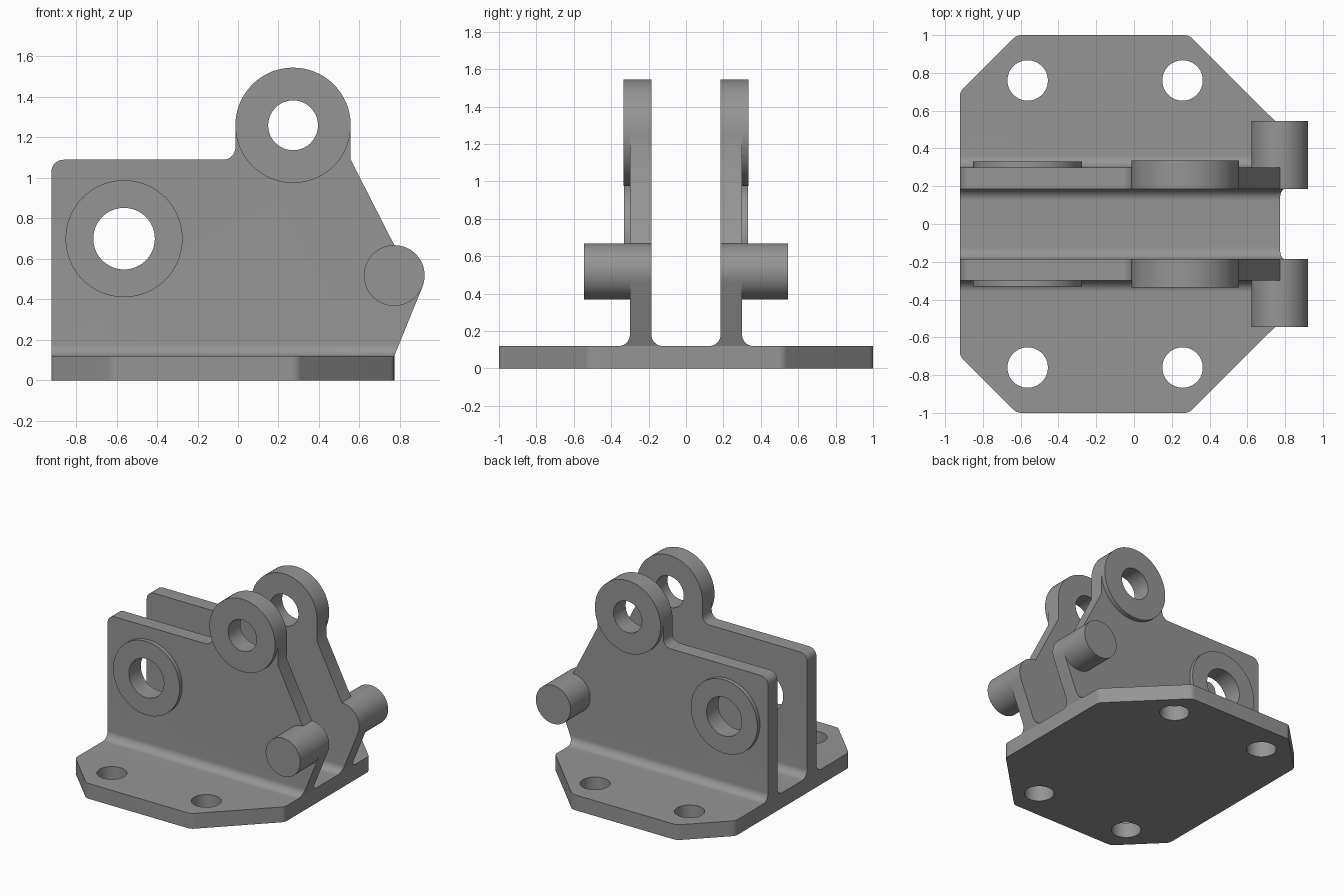
import bpy, bmesh
from math import cos, sin, radians, tan
from mathutils import Vector

if "Cube" in bpy.data.objects:
    bpy.data.objects.remove(bpy.data.objects["Cube"])


def arc(cx, cy, r, a0, a1, n):
    return [(cx + r * cos(radians(a0 + (a1 - a0) * i / n)),
             cy + r * sin(radians(a0 + (a1 - a0) * i / n))) for i in range(n + 1)]


def circle(cx, cy, r, n=64):
    return arc(cx, cy, r, 0, 360, n)[:-1]


def rounded(corners, n=8):
    """Polygon from (x, y, radius) corners, with each corner filleted."""
    out = []
    for i, (x, y, r) in enumerate(corners):
        p = Vector((x, y))
        if r == 0:
            out.append((x, y))
            continue
        a = (Vector(corners[i - 1][:2]) - p).normalized()
        b = (Vector(corners[(i + 1) % len(corners)][:2]) - p).normalized()
        half = a.angle(b) / 2
        c = p + (a + b).normalized() * r / sin(half)
        s, e = p + a * r / tan(half) - c, p + b * r / tan(half) - c
        for k in range(n + 1):
            v = s.lerp(e, k / n).normalized() * r + c
            out.append((v.x, v.y))
    return out


def new_object(name, bm):
    bmesh.ops.recalc_face_normals(bm, faces=bm.faces)
    me = bpy.data.meshes.new(name)
    bm.to_mesh(me)
    bm.free()
    ob = bpy.data.objects.new(name, me)
    bpy.context.collection.objects.link(ob)
    return ob


PLACE = {'X': lambda u, v, d: (d, u, v),
         'Y': lambda u, v, d: (u, d, v),
         'Z': lambda u, v, d: (u, v, d)}


def prism(name, pts, axis, lo, hi):
    bm = bmesh.new()
    f = bm.faces.new([bm.verts.new(PLACE[axis](u, v, lo)) for u, v in pts])
    ext = bmesh.ops.extrude_face_region(bm, geom=[f], use_keep_orig=True)
    shift = Vector(PLACE[axis](0, 0, hi - lo))
    bmesh.ops.translate(bm, vec=shift,
                        verts=[g for g in ext['geom'] if isinstance(g, bmesh.types.BMVert)])
    return new_object(name, bm)


def ring(name, cx, cz, r_out, r_in, lo, hi):
    bm = bmesh.new()
    loops = [[bm.verts.new((x, y, z)) for x, z in circle(cx, cz, r)]
             for r, y in ((r_in, lo), (r_in, hi), (r_out, hi), (r_out, lo))]
    for k in range(4):
        p, q = loops[k], loops[(k + 1) % 4]
        for i in range(len(p)):
            j = (i + 1) % len(p)
            bm.faces.new((p[i], p[j], q[j], q[i]))
    return new_object(name, bm)


def activate(ob):
    bpy.ops.object.select_all(action='DESELECT')
    ob.select_set(True)
    bpy.context.view_layer.objects.active = ob


def boolean(ob, tool, op):
    m = ob.modifiers.new(op, 'BOOLEAN')
    m.operation, m.object, m.solver = op, tool, 'EXACT'
    activate(ob)
    bpy.ops.object.modifier_apply(modifier=m.name)
    bpy.data.objects.remove(tool)


IN, OUT, BASE, FIL = 0.185, 0.30, 0.12, 0.06
LUG, EYE, PIN = (0.272, 1.26), (-0.563, 0.70), (0.772, 0.518)

# Cross-section: base with two filleted upright cheeks
half = [(1.1, 0, 0), (1.1, BASE, 0), (OUT, BASE, FIL), (OUT, 1.7, 0), (IN, 1.7, 0), (IN, BASE, FIL)]
section = rounded(half + [(-y, z, r) for y, z, r in reversed(half)])
bracket = prism("bracket_body", section, 'X', -1.1, 1.1)

# Side outline of the cheeks
side = [(-0.922, -0.1), (0.772, -0.1), (0.772, BASE)]
side += arc(*PIN, 0.15, -22.5, 90, 20)
side += [(0.557, 1.09)]
side += arc(*LUG, 0.285, 0, 180, 32)
side += arc(-0.073, 1.15, 0.06, 0, -90, 8)
side += arc(-0.862, 1.03, 0.06, 90, 180, 8)
boolean(bracket, prism("side_cutter", side, 'Y', -1.2, 1.2), 'INTERSECT')

# Plan outline with clipped, softened corners
plan_half = [(1.0, 0.40, 0), (0.772, 0.40, 0), (0.772, 0.52, 0.06),
             (0.29, 1.0, 0.06), (-0.62, 1.0, 0.06), (-0.922, 0.70, 0.06)]
plan = rounded(plan_half + [(x, -y, r) for x, y, r in reversed(plan_half)])
boolean(bracket, prism("plan_cutter", plan, 'Z', -0.2, 1.8), 'INTERSECT')

# Bolt holes and cheek holes
for x in (-0.563, 0.257):
    for y in (-0.76, 0.76):
        boolean(bracket, prism("bolt_cutter", circle(x, y, 0.107), 'Z', -0.1, 0.3), 'DIFFERENCE')
for c, r in ((LUG, 0.123), (EYE, 0.152)):
    boolean(bracket, prism("hole_cutter", circle(*c, r), 'Y', -0.6, 0.6), 'DIFFERENCE')

# Raised bosses and side pins, mirrored to both cheeks
details = [ring("lug_boss", *LUG, 0.285, 0.123, OUT, 0.335),
           ring("eye_boss", *EYE, 0.289, 0.152, OUT, 0.332),
           prism("side_pin", circle(*PIN, 0.15), 'Y', OUT, 0.545)]
for ob in details:
    m = ob.modifiers.new("Mirror", 'MIRROR')
    m.use_axis = (False, True, False)
    m.use_mirror_merge = False

# Dark grey metal and smooth shading
metal = bpy.data.materials.new("dark_grey")
metal.diffuse_color = (0.3, 0.3, 0.3, 1)
metal.use_nodes = True
metal.node_tree.nodes["Principled BSDF"].inputs["Base Color"].default_value = metal.diffuse_color
for ob in [bracket] + details:
    ob.data.materials.clear()
    ob.data.materials.append(metal)
    activate(ob)
    bpy.ops.object.shade_smooth_by_angle(angle=radians(30))
